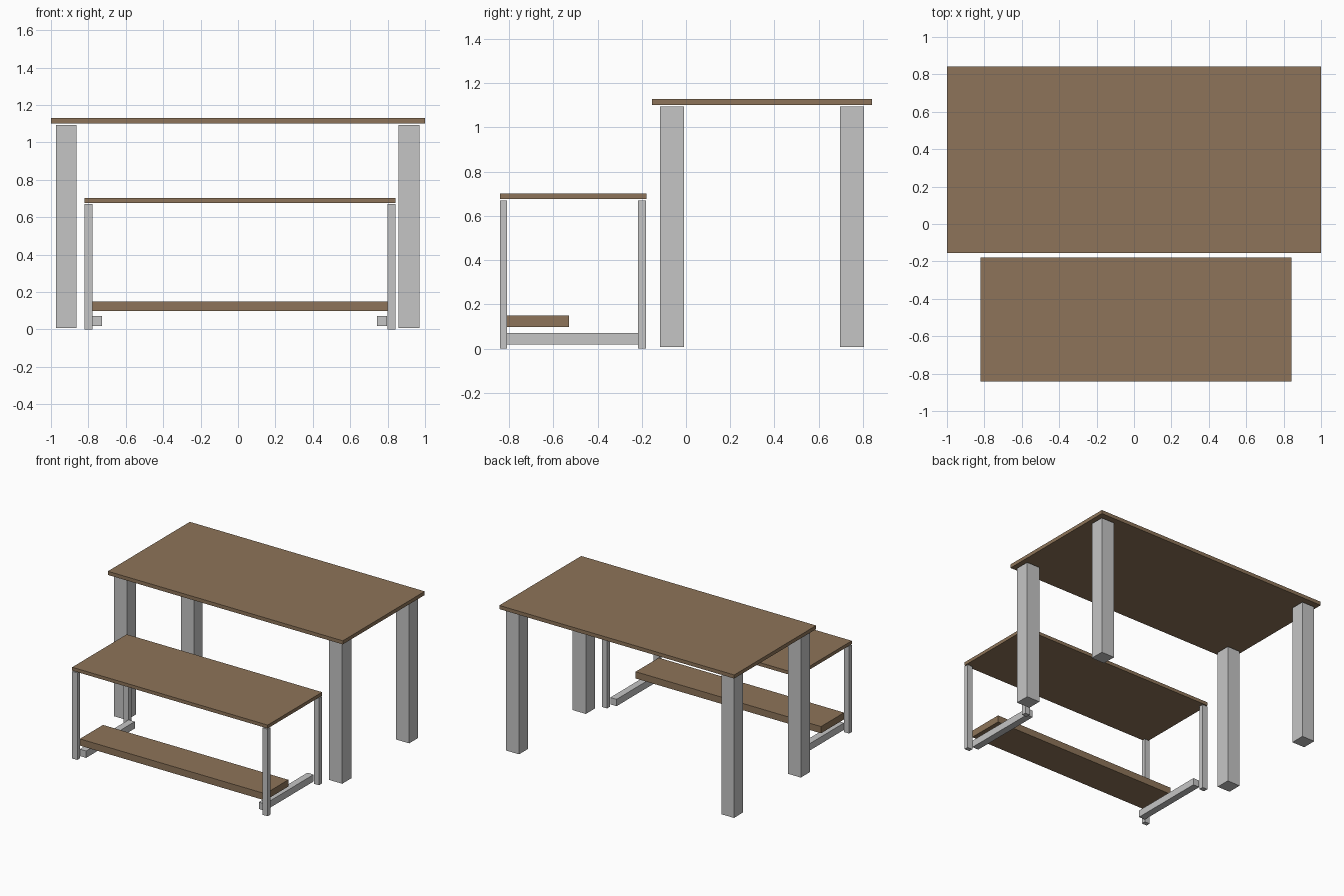
import bpy

if "Cube" in bpy.data.objects:
    bpy.data.objects.remove(bpy.data.objects["Cube"])


def material(name, rgb):
    m = bpy.data.materials.new(name)
    m.diffuse_color = (*rgb, 1.0)
    m.use_nodes = True
    m.node_tree.nodes["Principled BSDF"].inputs["Base Color"].default_value = m.diffuse_color
    return m


wood = material("brown wood", (0.27, 0.175, 0.10))
metal = material("light grey", (0.56, 0.56, 0.56))


def box(name, x, y, z, mat):
    """Box from (min, max) ranges on each axis."""
    bpy.ops.mesh.primitive_cube_add(size=1)
    ob = bpy.context.object
    ob.name = name
    for v in ob.data.vertices:
        v.co = [r[0] if c < 0 else r[1] for c, r in zip(v.co, (x, y, z))]
    ob.data.materials.append(mat)
    return ob


# Tall table: top and four thick legs
box("table_top", (-1.0, 1.0), (-0.154, 0.842), (1.102, 1.13), wood)
for side, x in (("left", (-0.972, -0.864)), ("right", (0.858, 0.97))):
    for end, y in (("front", (-0.118, -0.008)), ("back", (0.696, 0.805))):
        box(f"table_{end}_{side}_leg", x, y, (0.008, 1.094), metal)

# Low bench: top, four thin legs and a rail on each side
box("bench_top", (-0.822, 0.842), (-0.842, -0.179), (0.676, 0.702), wood)
for side, x, rail in (("left", (-0.822, -0.779), (-0.779, -0.726)),
                      ("right", (0.799, 0.842), (0.744, 0.797))):
    for end, y in (("front", (-0.842, -0.810)), ("back", (-0.217, -0.181))):
        box(f"bench_{end}_{side}_leg", x, y, (0.0, 0.670), metal)
    box(f"bench_{side}_rail", rail, (-0.810, -0.218), (0.018, 0.071), metal)

# Foot shelf between the front legs
box("bench_shelf", (-0.779, 0.799), (-0.810, -0.529), (0.098, 0.150), wood)
